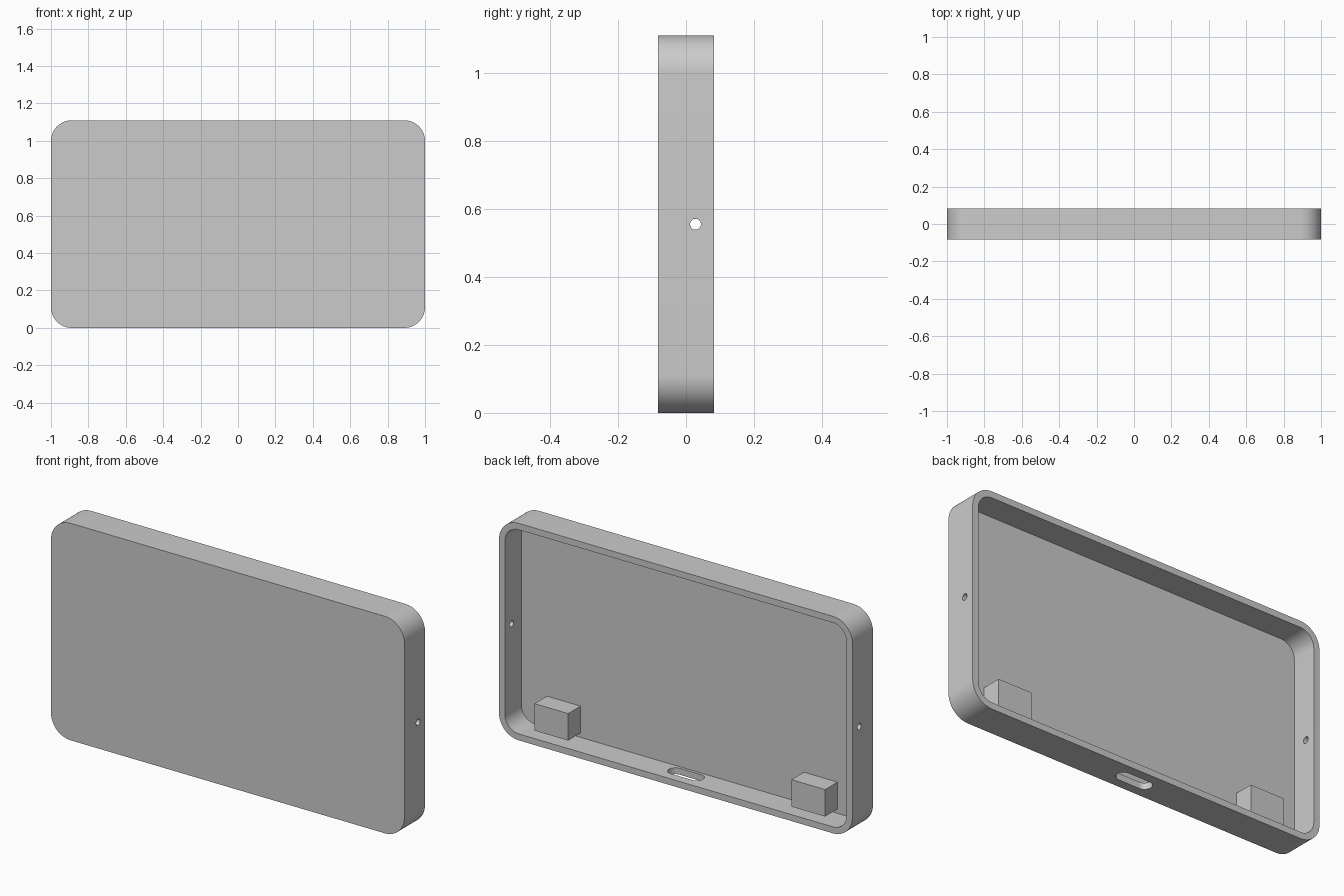
import bpy, bmesh, math
from mathutils import Matrix

cube = bpy.data.objects.get("Cube")
if cube:
    bpy.data.objects.remove(cube, do_unlink=True)

HEIGHT, HALF_DEPTH = 1.11, 0.083
WALL, RADIUS = 0.033, 0.111

grey = bpy.data.materials.new("light grey plastic")
grey.use_nodes = True
colour = (0.6, 0.6, 0.6, 1)
grey.diffuse_color = colour
grey.node_tree.nodes["Principled BSDF"].inputs["Base Color"].default_value = colour


def rounded_slab(name, half_w, half_h, radius, low, high, matrix, steps=16):
    """Extrude a rounded rectangle from low to high along local z."""
    bm = bmesh.new()
    ring = []
    for quarter, (sx, sy) in enumerate([(1, 1), (-1, 1), (-1, -1), (1, -1)]):
        for i in range(steps + 1):
            a = (quarter + i / steps) * math.pi / 2
            ring.append(bm.verts.new((sx * (half_w - radius) + radius * math.cos(a),
                                      sy * (half_h - radius) + radius * math.sin(a), low)))
    bmesh.ops.remove_doubles(bm, verts=ring, dist=1e-5)
    face = bm.faces.new(list(bm.verts))
    top = bmesh.ops.extrude_face_region(bm, geom=[face])["geom"]
    bmesh.ops.translate(bm, vec=(0, 0, high - low),
                        verts=[v for v in top if isinstance(v, bmesh.types.BMVert)])
    bmesh.ops.transform(bm, matrix=matrix, verts=bm.verts)
    bmesh.ops.recalc_face_normals(bm, faces=bm.faces)
    mesh = bpy.data.meshes.new(name)
    bm.to_mesh(mesh)
    bm.free()
    mesh.materials.append(grey)
    obj = bpy.data.objects.new(name, mesh)
    bpy.context.collection.objects.link(obj)
    return obj


def select(obj):
    bpy.ops.object.select_all(action='DESELECT')
    obj.select_set(True)
    bpy.context.view_layer.objects.active = obj


def cut(obj, cutter):
    mod = obj.modifiers.new(cutter.name, 'BOOLEAN')
    mod.operation, mod.solver, mod.object = 'DIFFERENCE', 'EXACT', cutter
    select(obj)
    bpy.ops.object.modifier_apply(modifier=mod.name)
    bpy.data.objects.remove(cutter, do_unlink=True)


# Tray: local z points to the front, so low is the open back
upright = Matrix.Translation((0, 0, HEIGHT / 2)) @ Matrix.Rotation(math.pi / 2, 4, 'X')
tray = rounded_slab("tray", 1, HEIGHT / 2, RADIUS, -HALF_DEPTH, HALF_DEPTH, upright)
cut(tray, rounded_slab("cavity", 1 - WALL, HEIGHT / 2 - WALL, RADIUS - WALL,
                       -HALF_DEPTH - 0.1, HALF_DEPTH - WALL, upright))

# Port slot through the bottom wall
cut(tray, rounded_slab("port_slot", 0.096, 0.036, 0.0355, -0.05, 0.06, Matrix()))

# Round hole through both side walls
sideways = Matrix.Translation((0, 0.028, HEIGHT / 2)) @ Matrix.Rotation(math.pi / 2, 4, 'Y')
cut(tray, rounded_slab("side_hole", 0.016, 0.016, 0.016, -1.2, 1.2, sideways, steps=8))

select(tray)
bpy.ops.object.shade_smooth_by_angle(angle=math.radians(30))

# Mounting blocks on the inside of the front plate
for side, name in ((1, "left_block"), (-1, "right_block")):
    bpy.ops.mesh.primitive_cube_add(size=1, location=(side * 0.727, -0.001, 0.124))
    block = bpy.context.object
    block.name = name
    block.scale = (0.19, 0.102, 0.138)
    block.data.materials.append(grey)
